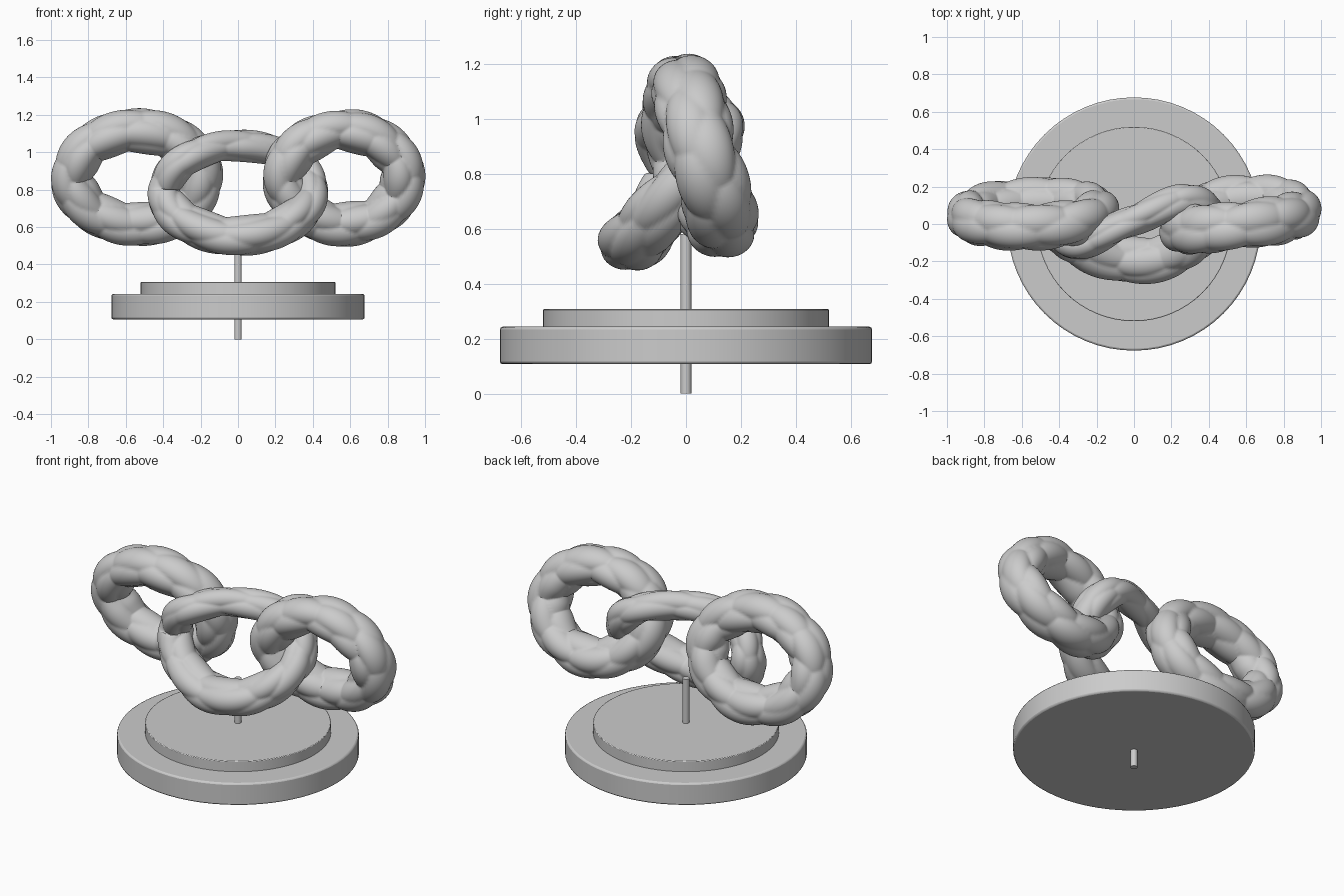
import bpy, bmesh, math, random
from mathutils import Vector

if "Cube" in bpy.data.objects:
    bpy.data.objects.remove(bpy.data.objects["Cube"])

random.seed(4)
TAU = 2 * math.pi
grey = bpy.data.materials.new("stone_grey")
grey.diffuse_color = (0.6, 0.6, 0.6, 1)
grey.use_nodes = True
grey.node_tree.nodes["Principled BSDF"].inputs["Base Color"].default_value = grey.diffuse_color


def finish(obj, angle):
    obj.data.materials.append(grey)
    bpy.ops.object.select_all(action='DESELECT')
    bpy.context.view_layer.objects.active = obj
    obj.select_set(True)
    bpy.ops.object.shade_smooth_by_angle(angle=math.radians(angle))


def wrap(angle):
    return (angle + math.pi) % TAU - math.pi


# Closed tube along a path, covered with staggered rounded pads that meet in creases
def lumpy_ring(name, path, radius, depth, pads_along, pads_around=5):
    n, m = 240, 60
    step, row = TAU / pads_along, TAU / pads_around
    pads = [((i + 0.5 * (j % 2) + random.uniform(-0.2, 0.2)) * step,
             (j + random.uniform(-0.2, 0.2)) * row, random.uniform(1.0, 1.05))
            for i in range(pads_along) for j in range(pads_around)]
    bm = bmesh.new()
    rings = []
    for i in range(n):
        a = TAU * i / n
        p = path(a)
        tangent = (path(a + 0.01) - path(a - 0.01)).normalized()
        side = tangent.cross(Vector((0, 1, 0))).normalized()
        back = side.cross(tangent).normalized()
        near = [q for q in pads if abs(wrap(a - q[0])) < 1.6 * step]
        ring = []
        for j in range(m):
            b = TAU * j / m
            lump = max(size - 0.5 * ((wrap(a - pa) / step) ** 2 + 0.7 * (wrap(b - pb) / row) ** 2)
                       for pa, pb, size in near)
            r = radius(a) * lump
            ring.append(bm.verts.new(p + r * (math.cos(b) * side + depth(a) * math.sin(b) * back)))
        rings.append(ring)
    for i in range(n):
        for j in range(m):
            k, l = (i + 1) % n, (j + 1) % m
            bm.faces.new((rings[i][j], rings[k][j], rings[k][l], rings[i][l]))
    bmesh.ops.recalc_face_normals(bm, faces=bm.faces)
    mesh = bpy.data.meshes.new(name)
    bm.to_mesh(mesh)
    bm.free()
    obj = bpy.data.objects.new(name, mesh)
    bpy.context.collection.objects.link(obj)
    finish(obj, 35)


def oval(cx, cz, rx, rz, y):
    return lambda a: Vector((cx + rx * math.cos(a), y(a), cz + rz * math.sin(a)))


# Smooth periodic curve through evenly spaced values
def periodic(values):
    n = len(values)

    def curve(a):
        t = (a % TAU) / TAU * n
        i, f = int(t) % n, t - int(t)
        p0, p1, p2, p3 = (values[(i + k) % n] for k in (-1, 0, 1, 2))
        return p1 + 0.5 * f * (p2 - p0 + f * (2 * p0 - 5 * p1 + 4 * p2 - p3
                                              + f * (3 * (p1 - p2) + p3 - p0)))
    return curve


# Three linked rings; the middle one weaves through both neighbours
lumpy_ring("left_ring",
           oval(-0.54, 0.865, 0.342, 0.252, lambda a: 0.055 + 0.012 * math.cos(a) - 0.07 * math.sin(a)),
           lambda a: 0.12, lambda a: 1.08, 9)
lumpy_ring("right_ring",
           oval(0.565, 0.865, 0.317, 0.252,
                lambda a: 0.045 + 0.035 * math.cos(a) - 0.07 * math.sin(a) - 0.018 * math.cos(2 * a)),
           lambda a: 0.12, lambda a: 1.12, 9)
lumpy_ring("middle_ring",
           oval(0, 0.795, 0.392, 0.242,
                periodic([0.03, 0.13, 0.02, -0.10, -0.04, -0.125, -0.195, -0.13])),
           lambda a: 0.098 - 0.012 * math.sin(a), lambda a: 1.06 - 0.08 * math.sin(a), 9)


# Round base plates and the supporting pole
def disc(name, radius, bottom, top, sides, bevel):
    bpy.ops.mesh.primitive_cylinder_add(vertices=sides, radius=radius, depth=top - bottom,
                                        location=(0, 0, (bottom + top) / 2))
    obj = bpy.context.object
    obj.name = name
    if bevel:
        mod = obj.modifiers.new("edge", 'BEVEL')
        mod.width = bevel
        mod.segments = 2
    finish(obj, 35)


disc("base_plate", 0.677, 0.107, 0.243, 64, 0.01)
disc("upper_plate", 0.52, 0.235, 0.307, 64, 0.004)
disc("pole", 0.02, 0.0, 0.58, 16, 0)
